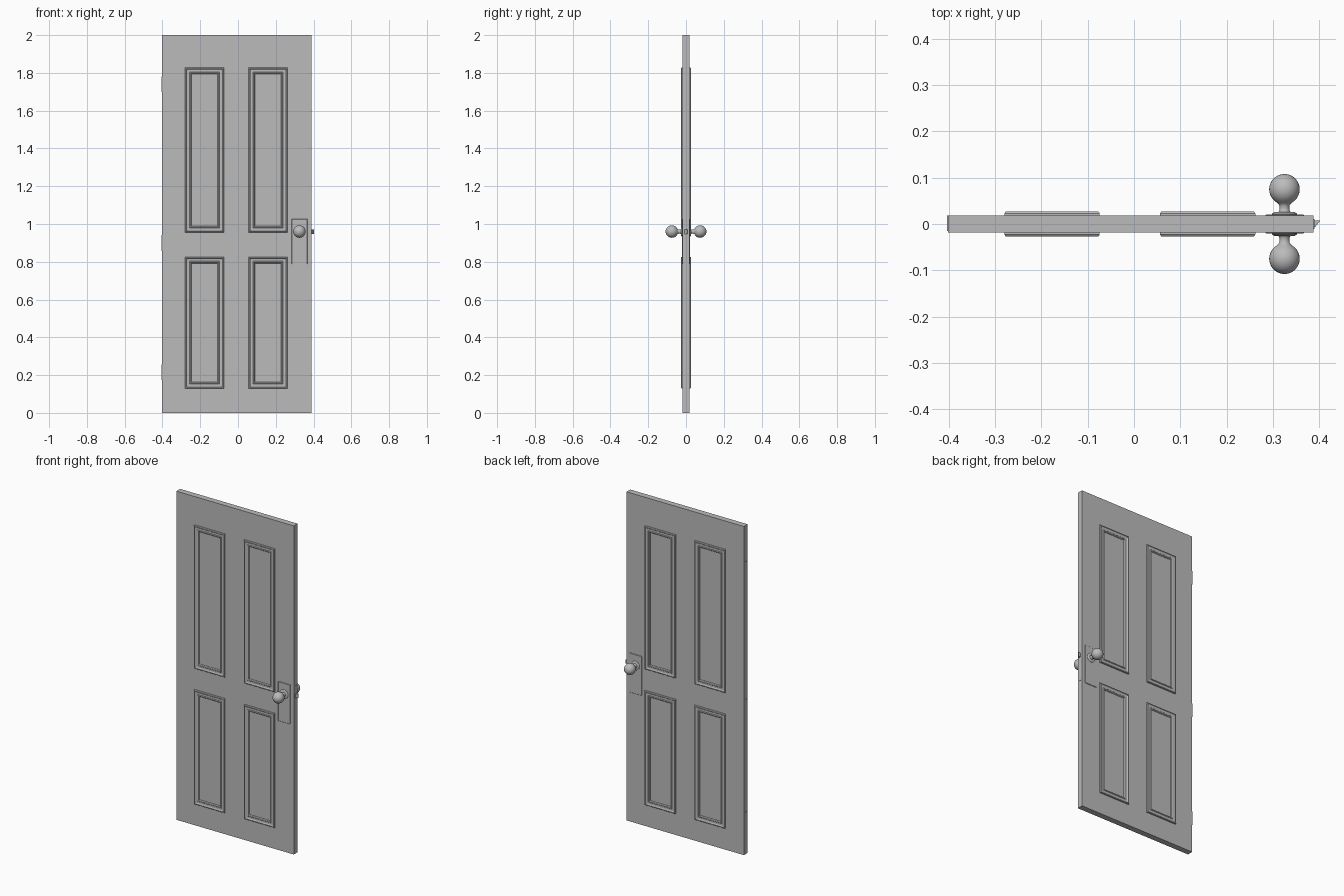
import bpy, bmesh, math
from mathutils import Vector

cube = bpy.data.objects.get("Cube")
if cube:
    bpy.data.objects.remove(cube, do_unlink=True)

grey = bpy.data.materials.new("plain_grey")
grey.use_nodes = True
COLOUR = (0.5, 0.5, 0.5, 1)
grey.diffuse_color = COLOUR
grey.node_tree.nodes["Principled BSDF"].inputs["Base Color"].default_value = COLOUR

HALF = 0.018          # half thickness of the door
KNOB_X, KNOB_Z = 0.325, 0.96


def finish(name, bm, smooth=None):
    bmesh.ops.recalc_face_normals(bm, faces=bm.faces)
    mesh = bpy.data.meshes.new(name)
    bm.to_mesh(mesh)
    bm.free()
    mesh.materials.append(grey)
    obj = bpy.data.objects.new(name, mesh)
    bpy.context.collection.objects.link(obj)
    if smooth:
        bpy.ops.object.select_all(action='DESELECT')
        obj.select_set(True)
        bpy.context.view_layer.objects.active = obj
        bpy.ops.object.shade_smooth_by_angle(angle=math.radians(smooth))
    return obj


def box(name, lo, hi, bevel=0):
    lo, hi = Vector(lo), Vector(hi)
    bm = bmesh.new()
    bmesh.ops.create_cube(bm, size=1)
    for v in bm.verts:
        v.co = (lo + hi) / 2 + v.co * (hi - lo)
    if bevel:
        bmesh.ops.bevel(bm, geom=bm.edges[:], offset=bevel, segments=1, affect='EDGES')
    return finish(name, bm)


def moulding(name, x0, x1, z0, z1, side):
    """Rectangular frame swept from an (inset, height) profile."""
    profile = [(0, -0.004), (0, 0.005), (0.003, 0.009), (0.007, 0.009), (0.010, 0.005),
               (0.013, 0.004), (0.023, 0.004), (0.026, 0.007), (0.030, 0.006),
               (0.034, 0.001), (0.034, -0.004)]
    bm = bmesh.new()
    rings = []
    for d, h in profile:
        y = side * (HALF + h)
        corners = [(x0 + d, z0 + d), (x1 - d, z0 + d), (x1 - d, z1 - d), (x0 + d, z1 - d)]
        rings.append([bm.verts.new((x, y, z)) for x, z in corners])
    for a, b in zip(rings, rings[1:] + rings[:1]):
        for i in range(4):
            j = (i + 1) % 4
            bm.faces.new((a[i], a[j], b[j], b[i]))
    return finish(name, bm)


def lathe_knob(name, side):
    """Rosette, neck and ball turned about the y axis."""
    centre, r = 0.075, 0.033
    profile = [(0, 0.014), (0.027, 0.014), (0.027, 0.022), (0.022, 0.026), (0.013, 0.026),
               (0.011, 0.030), (0.011, 0.040), (0.014, 0.044)]
    for k in range(3, 17):
        a = math.pi * k / 16
        profile.append((r * math.sin(a), centre - r * math.cos(a)))
    bm = bmesh.new()
    verts = [bm.verts.new((KNOB_X + rad, side * y, KNOB_Z)) for rad, y in profile]
    edges = [bm.edges.new(pair) for pair in zip(verts, verts[1:])]
    bmesh.ops.spin(bm, geom=verts + edges, cent=(KNOB_X, 0, KNOB_Z), axis=(0, 1, 0),
                   angle=2 * math.pi, steps=32)
    bmesh.ops.remove_doubles(bm, verts=bm.verts[:], dist=0.0001)
    return finish(name, bm, smooth=40)


# Door slab
box("door_slab", (-0.402, -HALF, 0), (0.388, HALF, 2))

# Panel mouldings, knob plates and knobs on both faces
for face, side in (("front", -1), ("back", 1)):
    for col, x in (("right", -0.28), ("left", 0.056)):
        for row, z0, z1 in (("lower", 0.13, 0.826), ("upper", 0.956, 1.828)):
            moulding(f"{face}_{row}_{col}_moulding", x, x + 0.206, z0, z1, side)
    y0, y1 = sorted((side * (HALF - 0.004), side * (HALF + 0.003)))
    box(f"{face}_knob_plate", (0.284, y0, 0.787), (0.367, y1, 1.027), bevel=0.002)
    lathe_knob(f"{face}_knob", side)

# Latch plate and slanted latch bolt on the opening edge
box("latch_plate", (0.38, -0.011, 0.80), (0.3895, 0.011, 1.02))
bolt = box("latch_bolt", (0.38, -0.007, 0.948), (0.403, 0.008, 0.972))
for v in bolt.data.vertices:
    if v.co.x > 0.4 and v.co.y < 0:
        v.co.x = 0.391

# Hinge leaves on the hanging edge
for name, z in (("lower", 0.215), ("middle", 0.90), ("upper", 1.74)):
    box(f"{name}_hinge", (-0.404, -HALF + 0.003, z - 0.042), (-0.39, HALF, z + 0.042))
